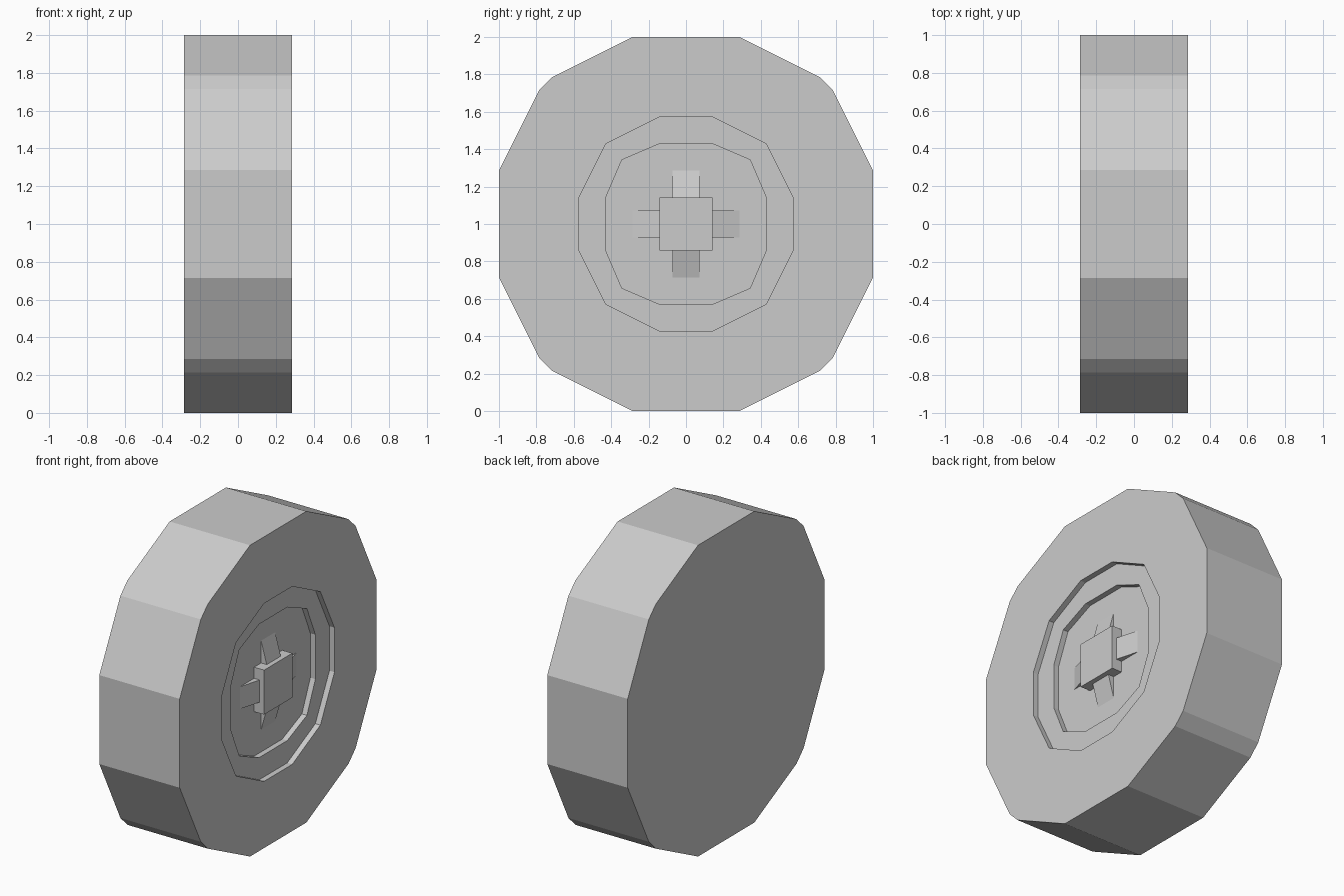
import bpy, bmesh, math
from mathutils import Matrix, Vector

if "Cube" in bpy.data.objects:
    bpy.data.objects.remove(bpy.data.objects["Cube"])

U = 1 / 14            # modelling unit: wheel radius is 14 units
HALF = 4 * U          # half width of the wheel
STEP = 0.5 * U        # depth of each recess step


def octants(quadrant):
    """Repeat one quadrant of (y, z) points around the axle."""
    pts = []
    for k in range(4):
        for y, z in quadrant:
            for _ in range(k):
                y, z = z, -y
            pts.append((y * U, z * U))
    return pts


def finish(bm, name):
    bmesh.ops.recalc_face_normals(bm, faces=bm.faces)
    mesh = bpy.data.meshes.new(name)
    bm.to_mesh(mesh)
    bm.free()
    obj = bpy.data.objects.new(name, mesh)
    obj.location.z = 1
    bpy.context.collection.objects.link(obj)
    return obj


outer = octants([(4, 14), (10, 11), (11, 10), (14, 4)])
rim = octants([(2, 8), (6, 6), (8, 2)])
inner = octants([(2, 6), (4.8, 4.8), (6, 2)])

# Wheel body: tyre, with two stepped recesses on the +x side
bm = bmesh.new()


def ring(points, x):
    return [bm.verts.new((x, y, z)) for y, z in points]


def wall(a, b):
    n = len(a)
    for i in range(n):
        j = (i + 1) % n
        bm.faces.new((a[i], a[j], b[j], b[i]))


def annulus(a, b):
    edges = []
    for loop in (a, b):
        for i in range(len(loop)):
            pair = (loop[i], loop[(i + 1) % len(loop)])
            edges.append(bm.edges.get(pair) or bm.edges.new(pair))
    bmesh.ops.triangle_fill(bm, use_beauty=True, use_dissolve=False,
                            edges=edges, normal=(1, 0, 0))


back, front = ring(outer, -HALF), ring(outer, HALF)
rim_top, rim_low = ring(rim, HALF), ring(rim, HALF - STEP)
inner_top, inner_low = ring(inner, HALF - STEP), ring(inner, HALF - 2 * STEP)
wall(back, front)
wall(rim_top, rim_low)
wall(inner_top, inner_low)
annulus(front, rim_top)
wall(rim_low, inner_top)
bm.faces.new(back)
bm.faces.new(inner_low)
finish(bm, "wheel_body")

# Square hub cap
floor = HALF - 2 * STEP
bm = bmesh.new()
bmesh.ops.create_cube(bm, size=1)
bmesh.ops.scale(bm, vec=(2 * STEP, 4 * U, 4 * U), verts=bm.verts)
bmesh.ops.translate(bm, vec=(HALF - STEP, 0, 0), verts=bm.verts)
finish(bm, "hub_cap")

# Four wedge spokes sloping from the hub cap down to the recess floor
for k in range(4):
    bm = bmesh.new()
    turn = Matrix.Rotation(k * math.pi / 2, 3, 'X')
    tris = []
    for y in (-U, U):
        pts = [(floor, 2 * U), (floor + 0.04, 2 * U), (floor, 4 * U)]
        tris.append([bm.verts.new(turn @ Vector((x, y, z))) for x, z in pts])
    wall(*tris)
    for tri in tris:
        bm.faces.new(tri)
    finish(bm, f"hub_wedge_{k + 1}")
